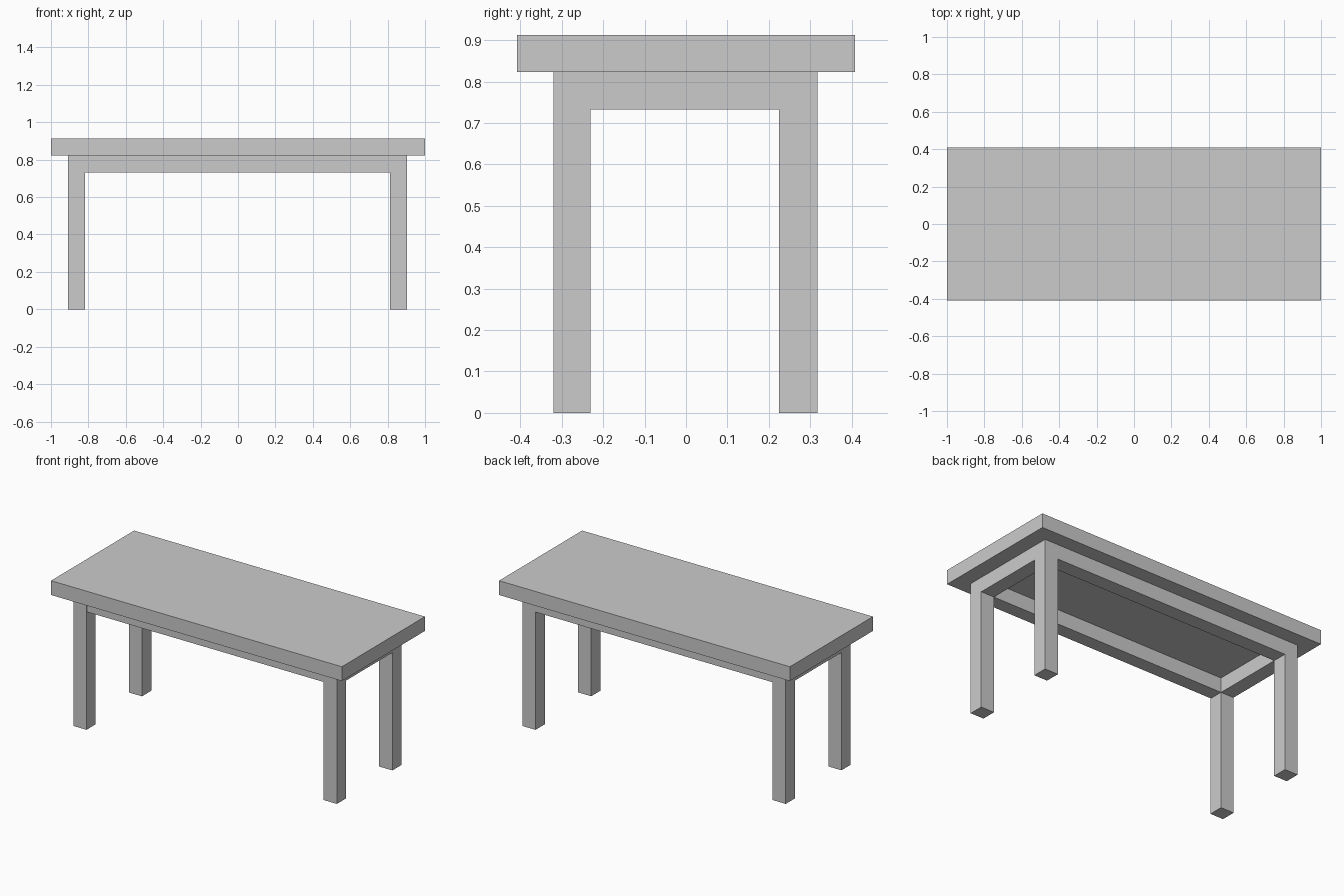
import bpy

if "Cube" in bpy.data.objects:
    bpy.data.objects.remove(bpy.data.objects["Cube"])


def box(name, x, y, z):
    """Add a box spanning the given (min, max) ranges."""
    bpy.ops.mesh.primitive_cube_add(size=1, location=[sum(r) / 2 for r in (x, y, z)])
    obj = bpy.context.object
    obj.name = name
    obj.scale = [r[1] - r[0] for r in (x, y, z)]
    bpy.ops.object.transform_apply(location=False, rotation=False, scale=True)
    return obj


# Outer and inner limits of the leg frame
sides = {"left": (-0.908, -0.818), "right": (0.813, 0.904)}
ends = {"front": (-0.32, -0.23), "back": (0.225, 0.317)}
TOP_BOTTOM, APRON_BOTTOM = 0.823, 0.732

# Table top
box("table_top", (-1, 1), (-0.408, 0.408), (TOP_BOTTOM, 0.912))

# Four legs
for end, y in ends.items():
    for side, x in sides.items():
        box(f"{end}_{side}_leg", x, y, (0, TOP_BOTTOM))

# Long aprons between the legs
for end, y in ends.items():
    inset = 0.003 if end == "front" else 0
    box(f"{end}_apron", (sides["left"][1], sides["right"][0]),
        (y[0] + inset, y[1]), (APRON_BOTTOM, TOP_BOTTOM))

# Short aprons between the legs
for side, x in sides.items():
    box(f"{side}_apron", x, (ends["front"][1], ends["back"][0]),
        (APRON_BOTTOM, TOP_BOTTOM))
